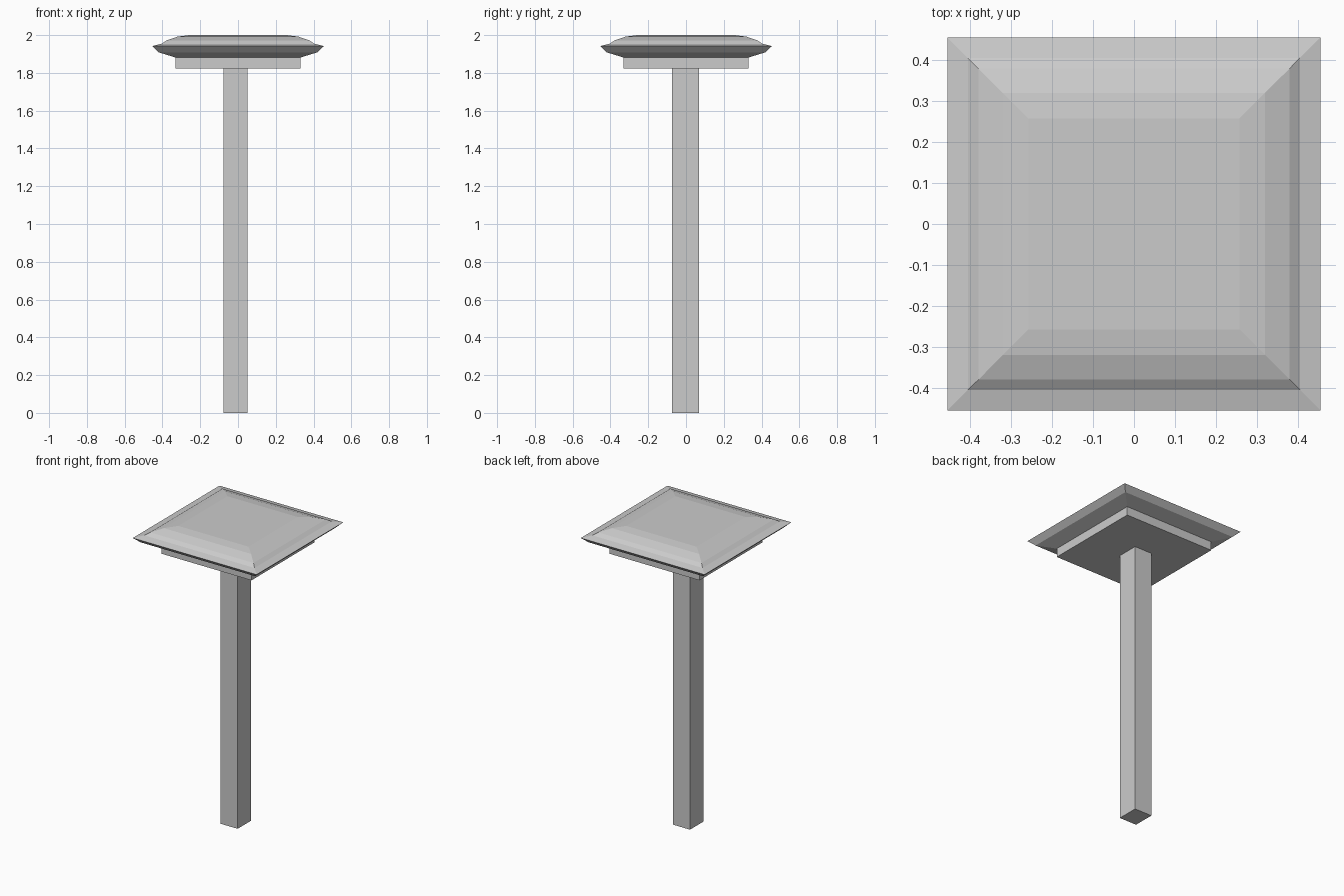
import bpy
import bmesh

if "Cube" in bpy.data.objects:
    bpy.data.objects.remove(bpy.data.objects["Cube"])


def square_loft(name, profile, centre=(0.0, 0.0), ratio=1.0):
    """Stack square rings given as (half_width, z), bridge them and cap both ends."""
    bm = bmesh.new()
    rings = []
    for half, z in profile:
        rings.append([bm.verts.new((centre[0] + sx * half, centre[1] + sy * half * ratio, z))
                      for sx, sy in ((-1, -1), (1, -1), (1, 1), (-1, 1))])
    for low, high in zip(rings, rings[1:]):
        for i in range(4):
            j = (i + 1) % 4
            bm.faces.new((low[i], low[j], high[j], high[i]))
    bm.faces.new(rings[0][::-1])
    bm.faces.new(rings[-1])
    bmesh.ops.recalc_face_normals(bm, faces=bm.faces[:])
    mesh = bpy.data.meshes.new(name)
    bm.to_mesh(mesh)
    bm.free()
    obj = bpy.data.objects.new(name, mesh)
    bpy.context.collection.objects.link(obj)
    return obj


# Slightly off-centre post
square_loft("post", [(0.0635, 0.0), (0.0635, 1.823)], (-0.0145, -0.0025), 0.0715 / 0.0635)

# Square plate under the cap
square_loft("support_plate", [(0.33, 1.823), (0.33, 1.881)])

# Cap: bevelled underside, sharp rim, faceted cushion top
square_loft("cap", [(0.33, 1.881), (0.42, 1.909), (0.455, 1.942), (0.405, 1.954),
                    (0.38, 1.971), (0.32, 1.992), (0.258, 2.0)])
